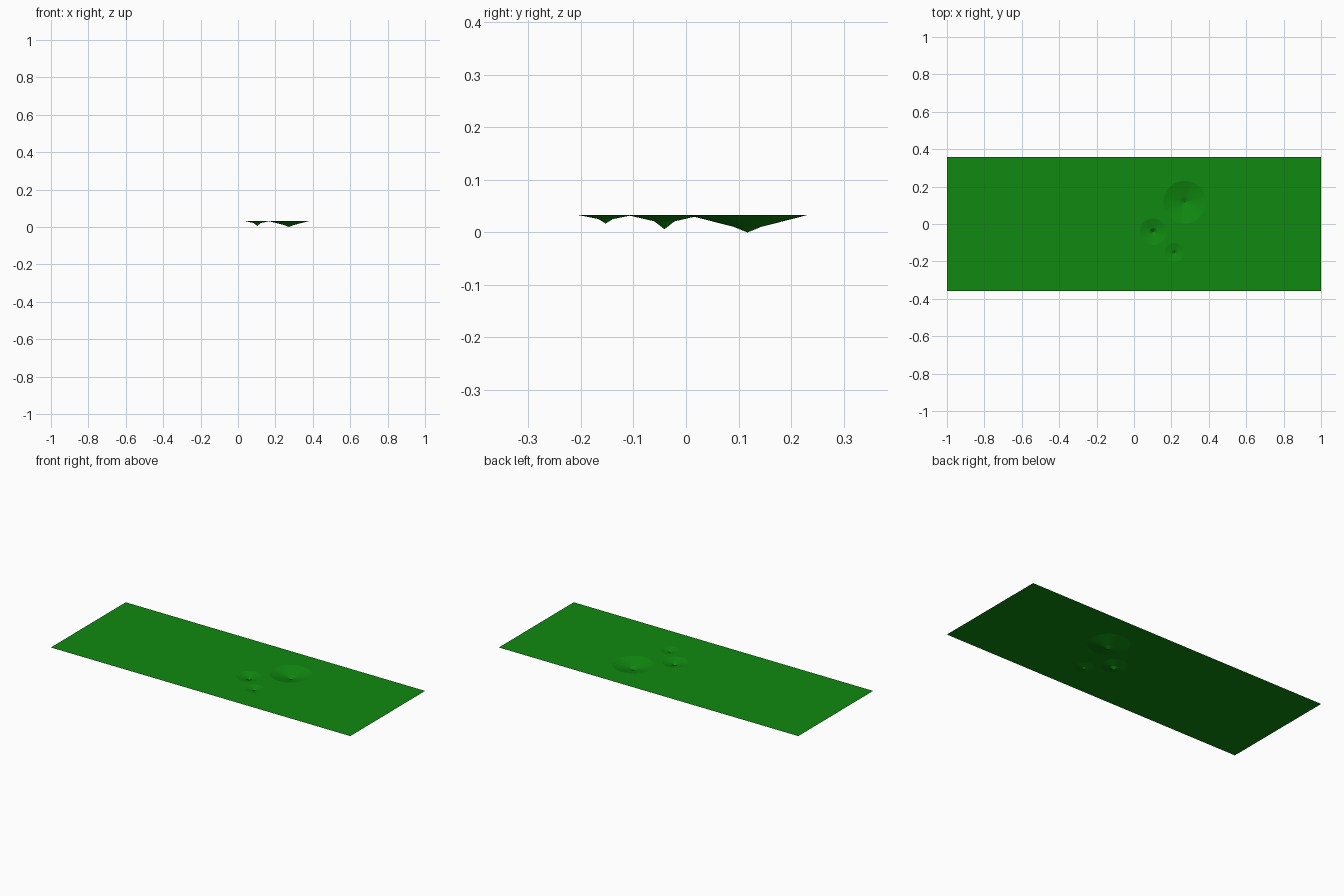
import bpy, bmesh
from math import cos, sin, tau

if "Cube" in bpy.data.objects:
    bpy.data.objects.remove(bpy.data.objects["Cube"])

TOP = 0.033
HALF_Y = 0.357
SIDES = 32
# centre x, centre y, rim radius, inner radius, inner height, tip height
PITS = [
    (0.272, 0.117, 0.114, 0.026, 0.0105, 0.0),
    (0.103, -0.041, 0.071, 0.019, 0.021, 0.006),
    (0.216, -0.153, 0.052, 0.014, 0.0255, 0.017),
]

bm = bmesh.new()


def ring(cx, cy, r, z):
    return [bm.verts.new((cx + r * cos(tau * i / SIDES), cy + r * sin(tau * i / SIDES), z))
            for i in range(SIDES)]


def loop_edges(verts):
    return [bm.edges.new((v, verts[(i + 1) % len(verts)])) for i, v in enumerate(verts)]


# flat sheet with round openings
corners = [bm.verts.new((x, y, TOP)) for x, y in
           ((-1, -HALF_Y), (1, -HALF_Y), (1, HALF_Y), (-1, HALF_Y))]
edges = loop_edges(corners)
rims = [ring(cx, cy, r, TOP) for cx, cy, r, *_ in PITS]
for rim in rims:
    edges += loop_edges(rim)
bmesh.ops.triangle_fill(bm, use_beauty=True, use_dissolve=False, edges=edges, normal=(0, 0, 1))

# stepped conical pits hanging from the rims
for rim, (cx, cy, r, ri, zi, zt) in zip(rims, PITS):
    inner = ring(cx, cy, ri, zi)
    tip = bm.verts.new((cx, cy, zt))
    for i in range(SIDES):
        j = (i + 1) % SIDES
        bm.faces.new((rim[i], inner[i], inner[j], rim[j]))
        bm.faces.new((inner[i], tip, inner[j]))

# every face looks upward
bm.normal_update()
bmesh.ops.reverse_faces(bm, faces=[f for f in bm.faces if f.normal.z < 0])

mesh = bpy.data.meshes.new("pitted_ground")
bm.to_mesh(mesh)
bm.free()
ground = bpy.data.objects.new("pitted_ground", mesh)
bpy.context.collection.objects.link(ground)

# green surface
green = bpy.data.materials.new("green")
green.diffuse_color = (0.005, 0.25, 0.005, 1)
green.use_nodes = True
green.node_tree.nodes["Principled BSDF"].inputs["Base Color"].default_value = green.diffuse_color
mesh.materials.append(green)
